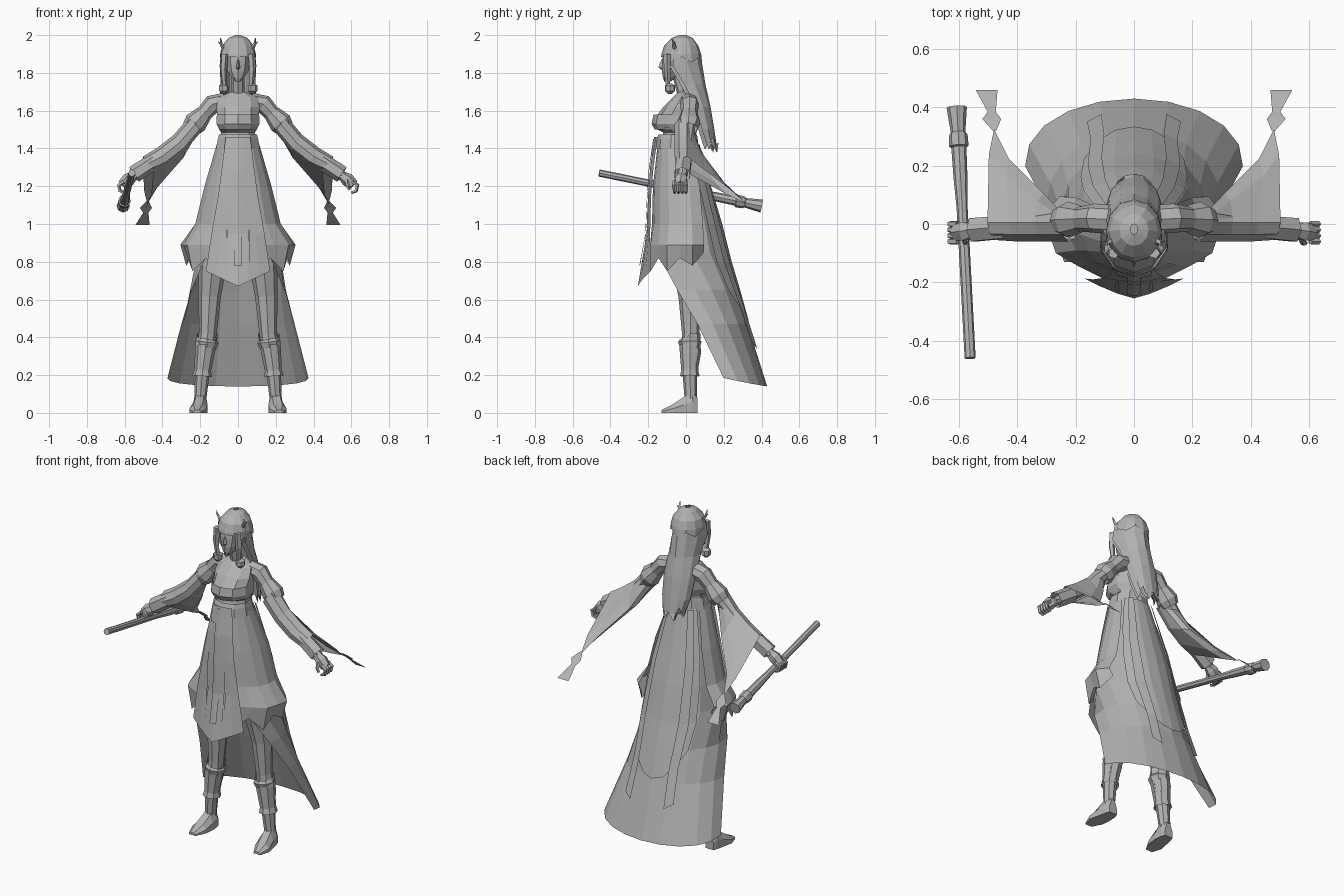
import bpy, bmesh, math
from mathutils import Vector

grey = bpy.data.materials.new("soft grey")
grey.diffuse_color = (0.45, 0.45, 0.45, 1)
sin, cos, rad = math.sin, math.cos, math.radians


def loft(name, rows, closed=True, caps=True):
    """Skin a list of equal-length point rows."""
    bm = bmesh.new()
    vs = [[bm.verts.new(p) for p in r] for r in rows]
    n = len(rows[0])
    for a, b in zip(vs, vs[1:]):
        for i in range(n if closed else n - 1):
            j = (i + 1) % n
            bm.faces.new((a[i], a[j], b[j], b[i]))
    if closed and caps:
        bm.faces.new(vs[0])
        bm.faces.new(vs[-1])
    bmesh.ops.recalc_face_normals(bm, faces=bm.faces)
    me = bpy.data.meshes.new(name)
    bm.to_mesh(me)
    bm.free()
    me.materials.append(grey)
    ob = bpy.data.objects.new(name, me)
    bpy.context.collection.objects.link(ob)
    return ob


def ring(z, rx, y0, y1, n=10, cx=0):
    """Horizontal oval reaching from y0 (front) to y1 (back)."""
    c, r = (y0 + y1) / 2, (y1 - y0) / 2
    return [(cx + rx * sin(2 * math.pi * i / n), c - r * cos(2 * math.pi * i / n), z) for i in range(n)]


def tube(name, pts, n=6, caps=True):
    """Tube through (x, y, z, radius) points."""
    rows, P = [], [Vector(p[:3]) for p in pts]
    for i, p in enumerate(pts):
        d = (P[min(i + 1, len(P) - 1)] - P[max(i - 1, 0)]).normalized()
        u = d.cross(Vector((0, 1, 0)) if abs(d.y) < .8 else Vector((1, 0, 0))).normalized()
        v = d.cross(u)
        rows.append([P[i] + p[3] * (u * cos(2 * math.pi * k / n) + v * sin(2 * math.pi * k / n)) for k in range(n)])
    return loft(name, rows, True, caps)


def lerp_table(table, z):
    """Interpolate table rows keyed by descending z."""
    for a, b in zip(table, table[1:]):
        if z >= b[0]:
            t = (a[0] - z) / (a[0] - b[0])
            return [p + (q - p) * t for p, q in zip(a, b)]
    return table[-1]


# torso with bust and waist
loft("torso", [ring(*r) for r in [
    (1.70, .04, -.04, .04), (1.67, .11, -.07, .06), (1.62, .12, -.12, .07), (1.56, .115, -.165, .07),
    (1.51, .11, -.17, .065), (1.485, .095, -.12, .055), (1.44, .10, -.13, .05), (1.38, .12, -.14, .06)]])
loft("bust_band", [ring(*r) for r in [(1.58, .118, -.172, .075), (1.53, .12, -.182, .075), (1.50, .105, -.165, .065)]], caps=False)
loft("belt", [ring(*r) for r in [(1.475, .105, -.145, .058), (1.45, .112, -.155, .062), (1.40, .122, -.16, .068)]], caps=False)
tube("neck", [(0, -.005, 1.64, .045), (0, -.015, 1.70, .034), (0, -.04, 1.80, .034)], 8)

# head, nose and hair cap
loft("head", [ring(*r) for r in [
    (1.755, .014, -.115, -.08), (1.775, .035, -.122, -.05), (1.81, .058, -.128, .02),
    (1.86, .068, -.128, .05), (1.92, .07, -.12, .05), (1.96, .04, -.08, .03)]])
loft("nose", [[(-.006, -.122, 1.87), (.006, -.122, 1.87), (0, -.13, 1.87)],
              [(-.012, -.122, 1.825), (.012, -.122, 1.825), (0, -.147, 1.83)],
              [(-.006, -.12, 1.815), (.006, -.12, 1.815), (0, -.13, 1.815)]])
cap = [ring(*r, 12) for r in [(2.0, .012, -.035, 0), (1.985, .05, -.075, .035), (1.945, .083, -.115, .065),
                              (1.90, .095, -.13, .08)]]
cap.append([(x, y, 1.855 + (.03 if i % 2 else 0) + (.03 if i == 0 else 0))
            for i, (x, y, z) in enumerate(ring(1.86, .096, -.132, .085, 12))])
loft("hair_cap", cap, caps=False)

# long hair down the back, with a pointed end and a real thickness
hair = []
for z, rx, yf, yb in [(1.93, .088, -.06, .07), (1.84, .097, -.07, .087), (1.74, .092, -.01, .103),
                      (1.62, .098, .05, .13), (1.50, .09, .085, .15), (1.42, .07, .11, .162)]:
    hair.append([(rx * sin(rad(a)), yf + (yb - yf) * cos(rad(a)), z) for a in range(-90, 91, 30)])
hair.append([(x * .95, y + .01, 1.36 + (.07 if i % 2 else .0) + abs(x) * .5) for i, (x, y, z) in enumerate(hair[-1])])
loft("back_hair", hair, closed=False)
loft("inner_hair", [[(x * .9, y - .02, z) for x, y, z in r] for r in hair[1:]], closed=False)

# robe skirt table: z, half width, centre y, depth to the back, half opening angle
SK = [(1.42, .105, -.04, .10, 140), (1.2, .165, -.02, .14, 140), (1.0, .205, 0, .18, 140), (.85, .225, 0, .215, 135),
      (.65, .255, .02, .255, 105), (.47, .30, .07, .255, 92), (.14, .385, .22, .21, 90)]


def skirt(name, zs, a0, a1, steps, off, hem):
    """Strip of the flaring robe; angles are shares of the opening."""
    rows = []
    for k, z in enumerate(zs):
        row = []
        for i in range(steps + 1):
            s = a0 + (a1 - a0) * i / steps
            zz = hem(s) if k == len(zs) - 1 else z
            _, rx, cy, ry, A = lerp_table(SK, zz)
            a = rad(A * s)
            row.append(((rx + off) * sin(a), cy + (ry + off) * cos(a), zz))
        rows.append(row)
    return loft(name, rows, closed=False)


skirt("long_skirt", [1.42, 1.2, 1.0, .85, .65, .47, .14], -1, 1, 10, 0, lambda s: .14 + .045 * s * s)
skirt("back_layer", [1.42, 1.2, 1.0, .8, .65, .48], -.38, .38, 6, .012, lambda s: .48 + 1.2 * s * s)
for side, m in (("right", -1), ("left", 1)):
    skirt(side + "_back_sash", [1.42, 1.1, .8, .55, .34], m * .2, m * .3, 1, .024, lambda s: .34 + .3 * (abs(s) - .2))

# overskirt wrapping front and sides, zigzag hem
rows = []
for z, rx, cy, ry in [(1.42, .115, -.04, .11), (1.2, .18, -.01, .165), (1.0, .23, 0, .18), (.89, .295, 0, .19), (.79, .265, 0, .19)]:
    row = []
    for i in range(-6, 7):
        a = rad(i * 20)
        wave = 0
        if z < .85:
            wave = (-.04 if i % 2 else .03) + (.03 if abs(i) > 4 else 0)
        f = 1 + (.05 if z < .95 and i % 2 else 0)
        row.append((min(.305, max(-.305, rx * f * sin(a))), cy - ry * f * cos(a), z + wave))
    rows.append(row)
loft("overskirt", rows, closed=False)

# front apron, centre panel and cords
AP = [(1.46, .065, -.165, -.15), (1.3, .085, -.19, -.172), (1.15, .105, -.20, -.185), (.95, .14, -.208, -.19), (.70, .17, -.255, -.187)]
rows = []
for z, w, yc, ye in AP:
    rows.append([(w * u, yc + (ye - yc) * abs(u) ** 1.3, z + (.08 * abs(u) - .03 if z < .8 else 0))
                 for u in (-1, -.66, -.33, 0, .33, .66, 1)])
loft("apron", rows, closed=False)


def plate(name, x, w, z0, z1):
    rows = []
    for k in range(5):
        z = z0 + (z1 - z0) * k / 4
        _, hw, yc, ye = lerp_table(AP, z)
        rows.append([(px, yc + (ye - yc) * min(1, abs(px) / hw) ** 1.3 - .007, z) for px in (x - w, x, x + w)])
    return loft(name, rows, closed=False)


plate("centre_panel", 0, .022, 1.45, .78)
for side, m in (("right", -1), ("left", 1)):
    plate(side + "_cord", m * .058, .006, 1.18, .8)
    plate(side + "_waist_flap", m * .04, .02, 1.46, 1.36)

# everything that comes in pairs
for side, m in (("right", -1), ("left", 1)):
    P = lambda pts: [(m * p[0], *p[1:]) for p in pts]
    # hair lock, bead and horn ornament
    tube(side + "_hair_lock", P([(.07, -.10, 1.90, .02), (.076, -.10, 1.82, .018), (.07, -.095, 1.73, .012)]), 5)
    tube(side + "_bead", P([(.076, -.085, 1.745, .01), (.076, -.085, 1.732, .027), (.076, -.085, 1.705, .027), (.076, -.085, 1.688, .01)]), 7)
    tube(side + "_horn", P([(.075, -.06, 1.93, .012), (.09, -.065, 1.955, .008), (.092, -.075, 1.985, .002)]), 4)
    tube(side + "_horn_twig", P([(.085, -.06, 1.945, .006), (.105, -.06, 1.965, .002)]), 4)
    # arm
    tube(side + "_arm", P([(.07, .015, 1.645, .05), (.135, .02, 1.635, .05), (.22, .015, 1.54, .038), (.33, 0, 1.42, .036),
                           (.46, -.01, 1.315, .032), (.56, -.02, 1.25, .026)]), 8)
    tube(side + "_sleeve_cuff", P([(.18, .017, 1.585, .046), (.225, .015, 1.535, .062), (.25, .012, 1.505, .05)]), 8, False)
    tube(side + "_forearm_wrap", P([(.44, -.01, 1.335, .045), (.55, -.02, 1.262, .046)]), 6, False)
    # hanging sleeve: ring at the elbow opening into a long drooping mouth
    rows = []
    for cx, cz, r, dx, dy, dz in [(.225, 1.53, .055, 0, .02, -.02), (.31, 1.43, .055, .0, .11, -.09),
                                  (.40, 1.36, .055, .03, .23, -.17), (.475, 1.32, .05, .005, .33, -.215)]:
        row = []
        for k in range(8):
            a = 2 * math.pi * k / 8
            t = max(0, sin(a))
            row.append((m * (cx + dx * t + r * .55 * cos(a)), -.005 + dy * t + (r * sin(a) if t == 0 else 0) + r * .2 * cos(a),
                        cz + dz * t + r * .75 * cos(a) * (1 - .7 * t)))
        rows.append(row)
    loft(side + "_sleeve", rows, caps=False)
    # ribbon at the sleeve tip
    loft(side + "_sleeve_ribbon", [P([(.478 - w, y, z), (.478 + w + d, y, z)]) for w, y, z, d in
                                   [(.006, .32, 1.12, 0), (.022, .36, 1.085, .02), (.004, .385, 1.06, .02), (.01, .46, .995, .055)]], closed=False)
    # hand and curled fingers
    tube(side + "_hand", P([(.545, -.02, 1.26, .024), (.58, -.025, 1.235, .036), (.61, -.03, 1.205, .03)]), 6)
    for k in range(4):
        y = -.06 + .02 * k
        tube(f"{side}_finger_{k + 1}", P([(.605, y, 1.225, .011), (.632, y, 1.205, .011), (.625, y, 1.175, .01), (.60, y, 1.165, .007)]), 5)
    tube(side + "_thumb", P([(.575, -.05, 1.23, .012), (.58, -.065, 1.20, .01), (.59, -.065, 1.18, .007)]), 5)
    # leg, boot collar, ankle cuff and foot
    tube(side + "_leg", P([(.10, -.03, 1.0, .08), (.135, 0, .78, .075), (.15, .02, .62, .06), (.16, .025, .42, .046),
                           (.175, .03, .32, .05), (.19, .02, .2, .038), (.20, .025, .07, .032)]), 8)
    collar = [ring(z, r, .02 - r, .02 + r, 8, m * cx) for z, r, cx in [(.42, .056, .162), (.36, .056, .17), (.2, .043, .19)]]
    collar[0] = [(x, y, z - (.055 if i in (0, 7, 1) else 0)) for i, (x, y, z) in enumerate(collar[0])]
    loft(side + "_boot_shaft", collar, caps=False)
    tube(side + "_knee_band", P([(.16, .02, .39, .052), (.163, .02, .375, .062), (.165, .02, .345, .052)]), 8, False)
    tube(side + "_ankle_cuff", P([(.187, .02, .23, .044), (.19, .02, .195, .052)]), 8, False)
    rows = []
    for y, cx, w, h in [(.06, .20, .026, .08), (.035, .20, .036, .12), (-.01, .203, .042, .085), (-.07, .212, .046, .045), (-.13, .218, .022, .015)]:
        rows.append(P([(cx - w, y, 0), (cx + w, y, 0), (cx + w, y, h * .5), (cx + w * .5, y, h), (cx - w * .5, y, h), (cx - w, y, h * .5)]))
    loft(side + "_foot", rows)

# flute held in the right hand
a, b = Vector((-.562, -.46, 1.27)), Vector((-.608, .40, 1.095))
tube("flute", [(*a.lerp(b, t), r) for t, r in [(0, .019), (.02, .019), (.60, .019), (.72, .024), (.84, .026), (.845, .034),
                                               (.89, .032), (.9, .025), (1, .035)]], 8)
